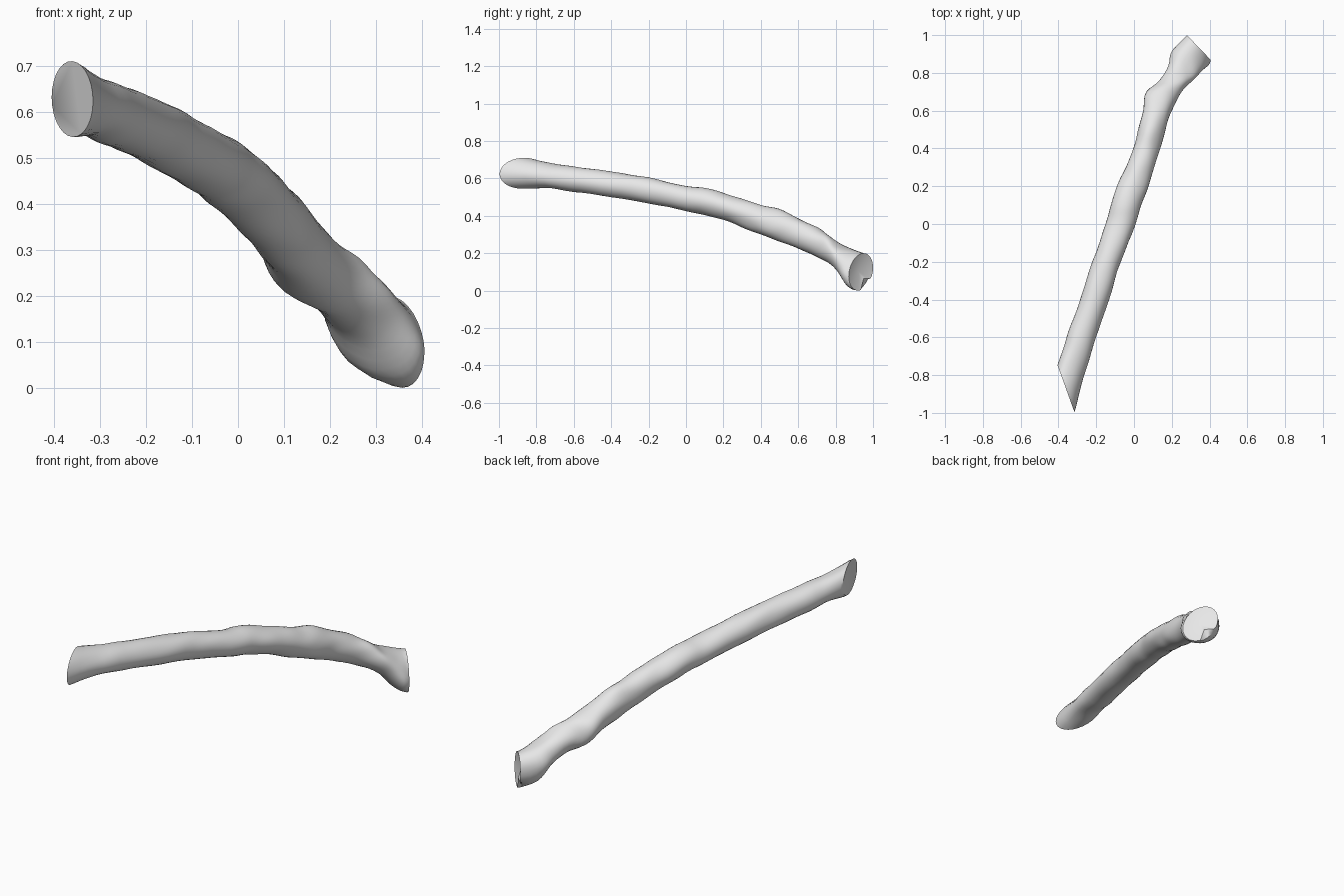
import bpy
import bmesh
import math
from mathutils import Vector, noise

SIDES = 28
STEPS = 4

cube = bpy.data.objects.get("Cube")
if cube:
    bpy.data.objects.remove(cube, do_unlink=True)


def flat_material(name, colour):
    material = bpy.data.materials.new(name)
    material.use_nodes = True
    material.diffuse_color = colour
    material.node_tree.nodes["Principled BSDF"].inputs["Base Color"].default_value = colour
    return material


# Cross-sections along the branch: y, yaw skew, left x, right x, bottom z, top z
SECTIONS = [Vector(row) for row in (
    (-.872, -.125, -.405, -.315, .545, .71),
    (-.74, -.07, -.38, -.268, .548, .685),
    (-.6, -.03, -.347, -.21, .527, .662),
    (-.4, 0, -.285, -.132, .5, .637),
    (-.2, 0, -.22, -.07, .465, .605),
    (0, 0, -.15, .01, .425, .56),
    (.1, 0, -.12, .04, .405, .55),
    (.2, 0, -.092, .075, .38, .525),
    (.3, 0, -.045, .105, .34, .49),
    (.4, 0, -.005, .14, .3, .455),
    (.5, 0, .025, .165, .26, .435),
    (.6, 0, .05, .2, .225, .39),
    (.7, 0, .065, .255, .18, .34),
    (.76, 0, .135, .31, .15, .295),
    (.82, -.02, .18, .35, .1, .25),
    (.88, -.04, .205, .392, .02, .22),
    (.935, -.065, .28, .405, 0, .2),
)]


def spline(rows, i, t):
    """Catmull-Rom blend between two neighbouring sections."""
    a, b = rows[max(i - 1, 0)], rows[i]
    c, d = rows[i + 1], rows[min(i + 2, len(rows) - 1)]
    return (b * 2 + (c - a) * t + (a * 2 - b * 5 + c * 4 - d) * t ** 2
            + (b * 3 - a - c * 3 + d) * t ** 3) / 2


def ring_points(section, slant, rough):
    y, skew, left, right, bottom, top = section
    points = []
    for k in range(SIDES):
        angle = math.tau * k / SIDES
        across, up = math.cos(angle), math.sin(angle + slant)
        p = Vector(((left + right) / 2 + across * (right - left) / 2,
                    y + skew * across,
                    (bottom + top) / 2 + up * (top - bottom) / 2))
        # Shallow bark unevenness
        bump = rough * noise.noise(Vector((p.x * 14, p.y * 7, p.z * 14)))
        points.append(p + Vector((across, 0, up)) * bump)
    return points


# Smooth list of sections
smooth = [spline(SECTIONS, i, s / STEPS)
          for i in range(len(SECTIONS) - 1) for s in range(STEPS)]
smooth.append(SECTIONS[-1])

# Loft the branch
bm = bmesh.new()
rings = []
for n, section in enumerate(smooth):
    last = n == len(smooth) - 1
    slant = -.05 - .2 * max(0, section[0])
    points = ring_points(section, slant, 0 if n == 0 or last else .006)
    if last:
        # Broken notch under the far side of the lower end
        for p in points:
            if p.x < .335:
                p.z = max(p.z, .065)
    rings.append([bm.verts.new(p) for p in points])
for a, b in zip(rings, rings[1:]):
    for k in range(SIDES):
        j = (k + 1) % SIDES
        bm.faces.new((a[k], a[j], b[j], b[k]))

# Flat sawn end, and slightly hollow broken end
bm.faces.new(rings[0])
broken = bm.faces.new(rings[-1])
hollow = bmesh.ops.poke(bm, faces=[broken])["verts"][0]
hollow.co += Vector((-.012, -.012, 0))
bmesh.ops.recalc_face_normals(bm, faces=bm.faces)

mesh = bpy.data.meshes.new("branch")
bm.to_mesh(mesh)
bm.free()
mesh.materials.append(flat_material("pale grey", (.8, .8, .8, 1)))
branch = bpy.data.objects.new("branch", mesh)
bpy.context.collection.objects.link(branch)

# Smooth bark with sharp cut edges
bpy.ops.object.select_all(action="DESELECT")
branch.select_set(True)
bpy.context.view_layer.objects.active = branch
bpy.ops.object.shade_smooth_by_angle(angle=math.radians(40))
